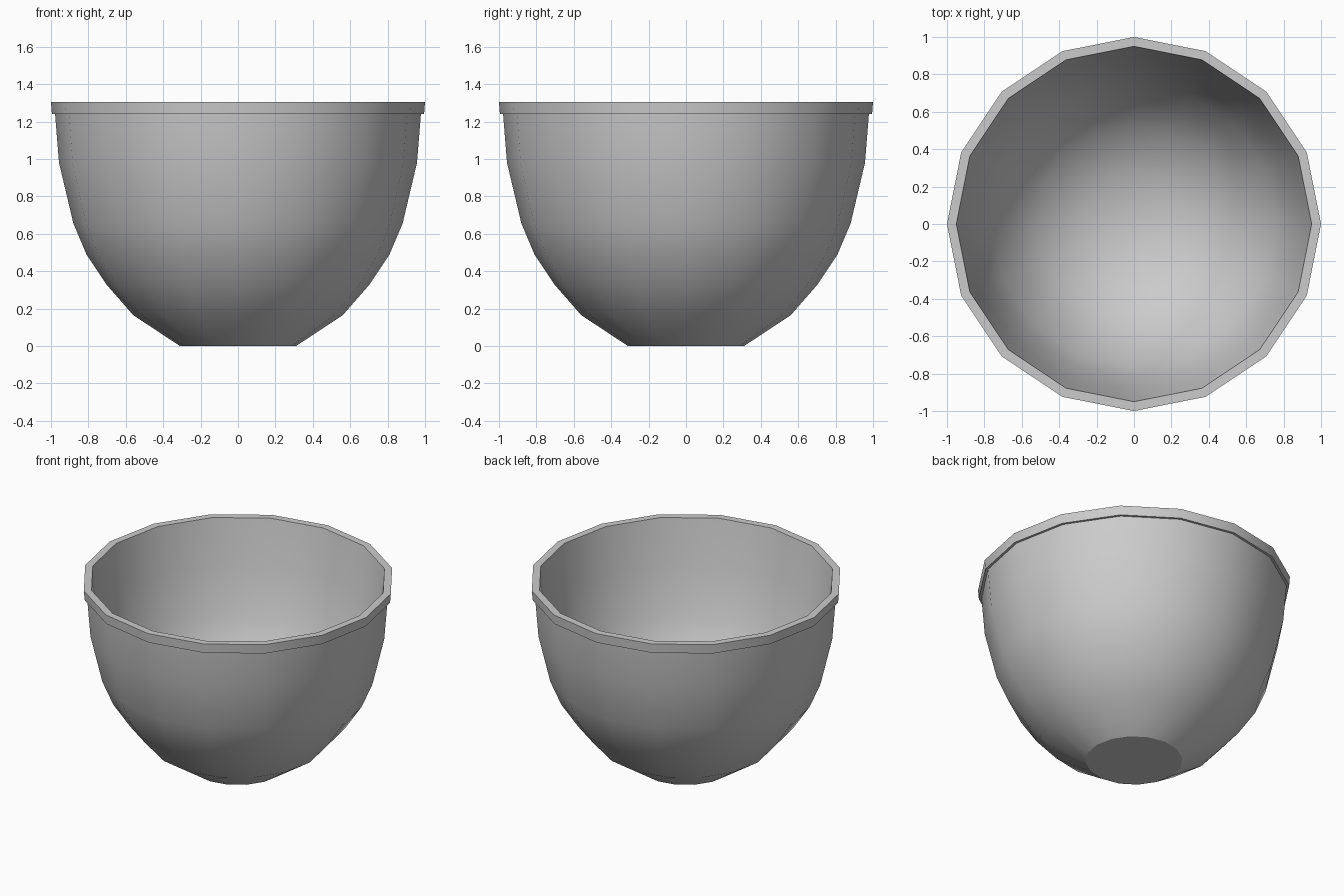
import bpy, bmesh, math

cube = bpy.data.objects.get("Cube")
if cube:
    bpy.data.objects.remove(cube, do_unlink=True)

SIDES = 16


def material(name, colour):
    mat = bpy.data.materials.new(name)
    mat.use_nodes = True
    mat.diffuse_color = colour
    mat.node_tree.nodes["Principled BSDF"].inputs["Base Color"].default_value = colour
    return mat


def lathe(name, profile, mat):
    """Spin a (radius, height) profile around the z axis."""
    bm = bmesh.new()
    verts = [bm.verts.new((r, 0, z)) for r, z in profile]
    edges = [bm.edges.new(pair) for pair in zip(verts, verts[1:])]
    bmesh.ops.spin(bm, geom=verts + edges, cent=(0, 0, 0), axis=(0, 0, 1),
                   angle=math.tau, steps=SIDES, use_merge=True)
    bmesh.ops.remove_doubles(bm, verts=bm.verts, dist=0.0005)
    bmesh.ops.recalc_face_normals(bm, faces=bm.faces)
    mesh = bpy.data.meshes.new(name)
    bm.to_mesh(mesh)
    bm.free()
    mesh.materials.append(mat)
    obj = bpy.data.objects.new(name, mesh)
    bpy.context.collection.objects.link(obj)
    bpy.ops.object.select_all(action="DESELECT")
    obj.select_set(True)
    bpy.context.view_layer.objects.active = obj
    bpy.ops.object.shade_smooth_by_angle(angle=math.radians(30))
    return obj


# Bowl: flat foot, rounded wall, overhanging lip, then the hollow inside
outside = [(0, 0), (0.31, 0), (0.56, 0.165), (0.70, 0.325), (0.81, 0.49),
           (0.88, 0.655), (0.957, 0.98), (0.978, 1.24)]
lip = [(0.995, 1.24), (1.0, 1.305), (0.95, 1.305)]
inside = [(0.90, 0.99), (0.825, 0.67), (0.76, 0.52), (0.66, 0.36),
          (0.53, 0.21), (0.28, 0.07), (0, 0.045)]
lathe("bowl", outside + lip + inside, material("grey ceramic", (0.6, 0.6, 0.6, 1)))
